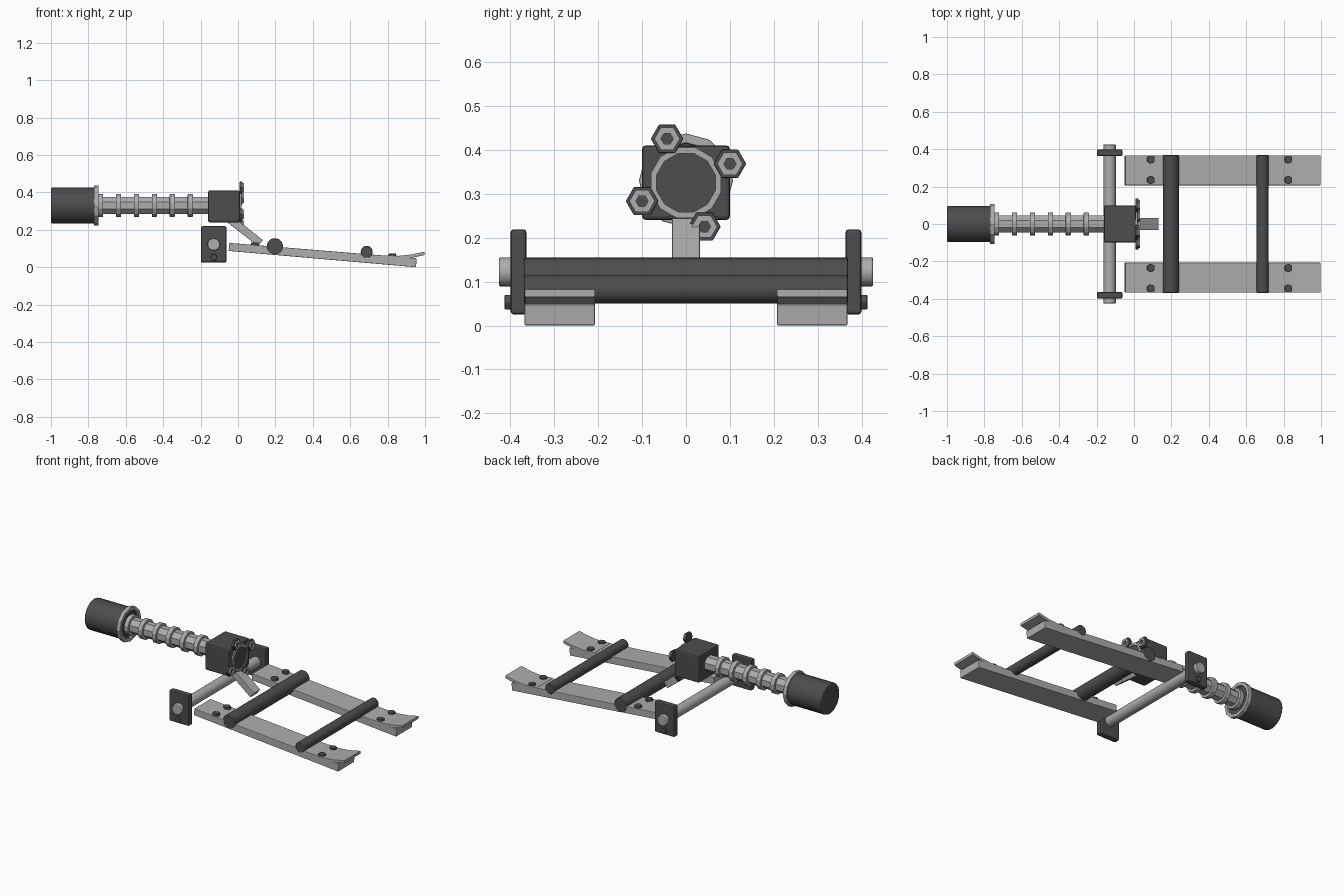
import bpy, bmesh, math
from mathutils import Vector, Matrix

cube = bpy.data.objects.get("Cube")
if cube:
    bpy.data.objects.remove(cube, do_unlink=True)


def material(name, value):
    m = bpy.data.materials.new(name)
    m.use_nodes = True
    m.diffuse_color = (value, value, value, 1)
    m.node_tree.nodes["Principled BSDF"].inputs["Base Color"].default_value = (value, value, value, 1)
    return m


DARK = material("dark grey metal", 0.075)
LIGHT = material("light grey metal", 0.42)


def finish(name, bm, mat, bevel=0, smooth=False):
    bmesh.ops.recalc_face_normals(bm, faces=bm.faces)
    mesh = bpy.data.meshes.new(name)
    bm.to_mesh(mesh)
    bm.free()
    mesh.materials.append(mat)
    ob = bpy.data.objects.new(name, mesh)
    bpy.context.collection.objects.link(ob)
    if bevel:
        mod = ob.modifiers.new("soft edges", 'BEVEL')
        mod.width, mod.segments = bevel, 2
    if smooth:
        bpy.ops.object.select_all(action='DESELECT')
        ob.select_set(True)
        bpy.context.view_layer.objects.active = ob
        bpy.ops.object.shade_smooth_by_angle(angle=math.radians(35))
    return ob


def box(name, center, size, mat, bevel=0.006):
    bm = bmesh.new()
    bmesh.ops.create_cube(bm, size=1)
    bmesh.ops.scale(bm, vec=size, verts=bm.verts)
    bmesh.ops.translate(bm, vec=center, verts=bm.verts)
    return finish(name, bm, mat, bevel)


def rod(name, start, end, radius, mat, sides=24, turn=0, bevel=0, hole=0):
    """Cylinder, or tube when hole is set, between two points."""
    a, b = Vector(start), Vector(end)
    rot = (b - a).to_track_quat('Z', 'Y').to_matrix().to_4x4()
    place = Matrix.Translation(a) @ rot
    length = (b - a).length
    profile = [(radius, 0), (radius, length)]
    if hole:
        profile += [(hole, length), (hole, 0)]
    bm = bmesh.new()
    rings = []
    for r, h in profile:
        angles = [turn + 2 * math.pi * i / sides for i in range(sides)]
        rings.append([bm.verts.new(place @ Vector((r * math.cos(t), r * math.sin(t), h))) for t in angles])
    pairs = list(zip(rings, rings[1:]))
    if hole:
        pairs.append((rings[-1], rings[0]))
    else:
        bm.faces.new(rings[0])
        bm.faces.new(rings[1])
    for lo, hi in pairs:
        for i in range(sides):
            j = (i + 1) % sides
            bm.faces.new((lo[i], lo[j], hi[j], hi[i]))
    return finish(name, bm, mat, bevel, sides > 12)


def extrude_y(name, outline, y0, y1, mat, bevel=0):
    """Side outline in x, z drawn across y."""
    bm = bmesh.new()
    face = bm.faces.new([bm.verts.new((x, y0, z)) for x, z in outline])
    new = bmesh.ops.extrude_face_region(bm, geom=[face])["geom"]
    bmesh.ops.translate(bm, vec=(0, y1 - y0, 0), verts=[v for v in new if isinstance(v, bmesh.types.BMVert)])
    return finish(name, bm, mat, bevel)


# Shaft with end cap, flange and collars
AXIS = 0.33


def along_x(name, x0, x1, radius, mat, y=0, z=AXIS, **kw):
    return rod(name, (x0, y, z), (x1, y, z), radius, mat, **kw)


along_x("end_cap", -1, -0.758, 0.095, DARK, bevel=0.006)
along_x("cap_flange", -0.77, -0.745, 0.107, LIGHT, sides=12, hole=0.085, bevel=0.003)
along_x("shaft", -0.765, -0.15, 0.0485, LIGHT, sides=8, turn=math.pi / 8)
for i in range(6):
    x = -0.735 + i * 0.096
    along_x(f"shaft_collar_{i + 1}", x - 0.014, x + 0.014, 0.063, LIGHT, sides=12, turn=math.pi / 12, bevel=0.003)

# Housing block with round front plate
HUB = 0.325
box("housing", (-0.075, 0, HUB), (0.17, 0.2, 0.17), DARK, 0.009)
along_x("housing_ring", 0.005, 0.018, 0.083, LIGHT, z=HUB, sides=12, turn=math.pi / 12, hole=0.069)
along_x("housing_disc", 0.005, 0.014, 0.071, DARK, z=HUB, sides=12, turn=math.pi / 12)

# Four hex bolts around the housing front
for i, (y, z) in enumerate([(-0.043, 0.425), (0.1, 0.368), (0.042, 0.225), (-0.1, 0.283)]):
    along_x(f"housing_bolt_{i + 1}", 0.008, 0.024, 0.037, DARK, y=y, z=z, sides=6, bevel=0.002)
    along_x(f"housing_bolt_ring_{i + 1}", 0.022, 0.033, 0.029, LIGHT, y=y, z=z, sides=6, hole=0.014)

# Diagonal strut from housing to frame
extrude_y("strut", [(-0.07, 0.25), (-0.04, 0.282), (0.133, 0.145), (0.108, 0.112)], -0.032, 0.032, LIGHT, 0.003)

# Cross axle and end plates
AX, AZ = -0.13, 0.122
rod("axle", (AX, -0.425, AZ), (AX, 0.425, AZ), 0.033, LIGHT, bevel=0.003)

# Dark cross bars
for name, x, z, r in [("rear_crossbar", 0.197, 0.112, 0.043), ("front_crossbar", 0.688, 0.082, 0.032)]:
    rod(name, (x, -0.368, z), (x, 0.368, z), r, DARK, bevel=0.003)


def ski_top(x):
    return 0.126 - 0.0816 * x


for side, s in (("left", 1), ("right", -1)):
    box(f"{side}_end_plate", (AX, s * 0.381, 0.122), (0.136, 0.036, 0.194), DARK, 0.007)
    rod(f"{side}_end_plate_bolt", (AX, s * 0.39, 0.053), (AX, s * 0.413, 0.053), 0.019, DARK, sides=6, bevel=0.003)
    # Sloping runner and its upturned tip
    x0, x1 = -0.047, 0.955
    runner = [(x0, ski_top(x0)), (x1, ski_top(x1)), (x1 - 0.003, 0), (x0 - 0.003, 0.087)]
    extrude_y(f"{side}_runner", runner, s * 0.207, s * 0.367, LIGHT, 0.003)
    upper = [(0.78, 0.064), (0.86, 0.061), (0.93, 0.068), (0.997, 0.083)]
    tip = upper + [(x, z - 0.018) for x, z in reversed(upper)]
    extrude_y(f"{side}_runner_tip", tip, s * 0.207, s * 0.367, LIGHT, 0.002)
    # Hex bolts on the runner
    for end, x in (("rear", 0.09), ("front", 0.825)):
        for place, y in (("inner", 0.235), ("outer", 0.345)):
            z = ski_top(x)
            rod(f"{side}_{end}_{place}_bolt", (x, s * y, z - 0.01), (x, s * y, z + 0.014), 0.023,
                DARK, sides=6, turn=math.pi / 6, bevel=0.003)
